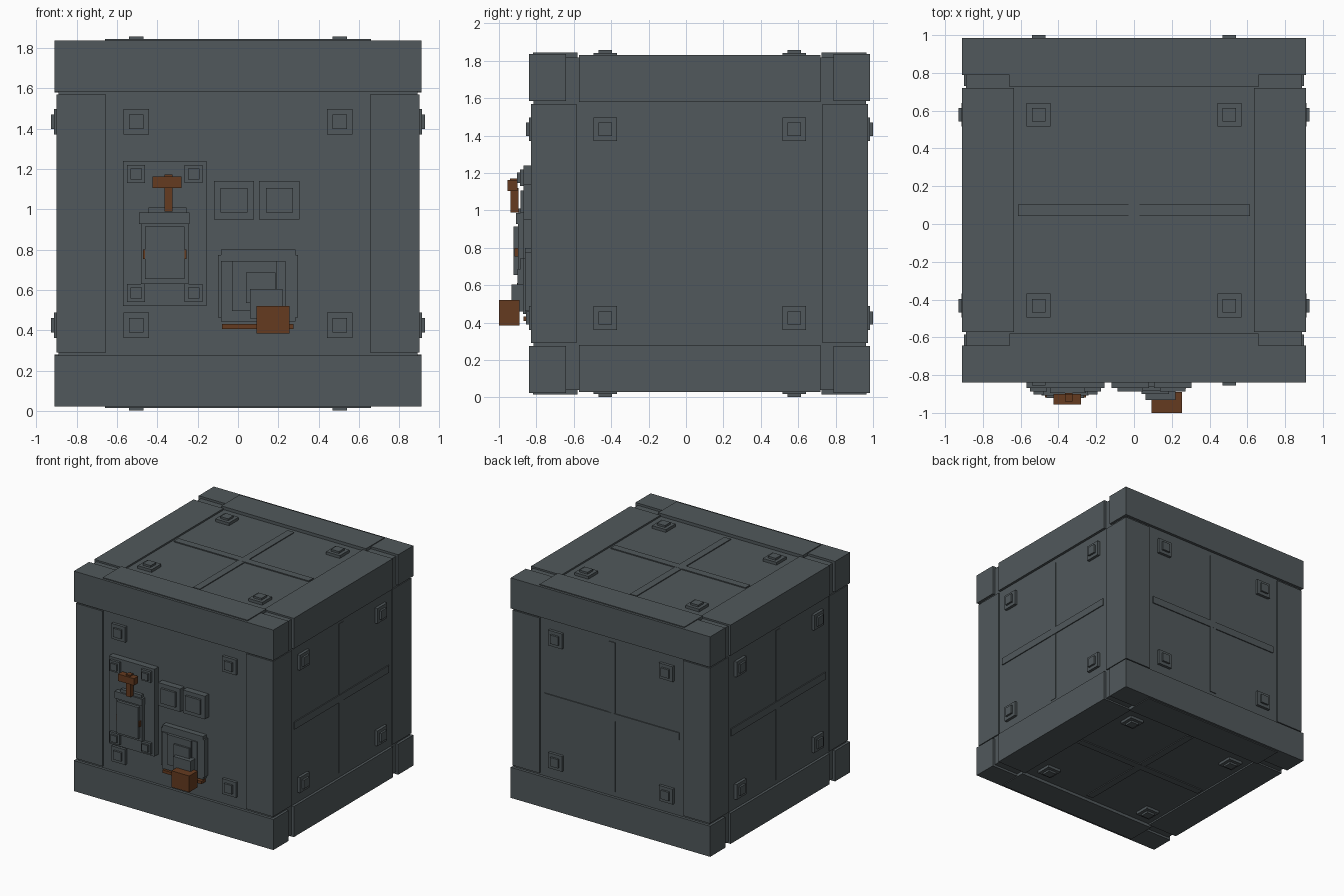
import bpy, bmesh
from mathutils import Vector

if "Cube" in bpy.data.objects:
    bpy.data.objects.remove(bpy.data.objects["Cube"])

C = Vector((0, 0.073, 0.93))   # crate centre
X, Y, Z = Vector((1, 0, 0)), Vector((0, 1, 0)), Vector((0, 0, 1))


def material(name, rgb):
    m = bpy.data.materials.new(name)
    m.diffuse_color = (*rgb, 1)
    m.use_nodes = True
    m.node_tree.nodes["Principled BSDF"].inputs["Base Color"].default_value = m.diffuse_color
    return m


STEEL = material("slate_steel", (0.082, 0.099, 0.106))
RUST = material("rust_orange", (0.13, 0.043, 0.014))


def boxes(name, ranges, mat=STEEL):
    """One object made of boxes given as (x0, x1, y0, y1, z0, z1)."""
    bm = bmesh.new()
    for x0, x1, y0, y1, z0, z1 in ranges:
        r = bmesh.ops.create_cube(bm, size=1)
        for v in r["verts"]:
            v.co = ((x0 + x1) / 2 + v.co.x * (x1 - x0),
                    (y0 + y1) / 2 + v.co.y * (y1 - y0),
                    (z0 + z1) / 2 + v.co.z * (z1 - z0))
    me = bpy.data.meshes.new(name)
    bm.to_mesh(me)
    bm.free()
    me.materials.append(mat)
    ob = bpy.data.objects.new(name, me)
    bpy.context.collection.objects.link(ob)
    return ob


def on_face(face, u0, u1, v0, v1, n0, n1):
    """Box on a crate face, measured from the crate centre."""
    u, v, n = face
    a = C + u * u0 + v * v0 + n * n0
    b = C + u * u1 + v * v1 + n * n1
    return [f(p) for p in zip(a, b) for f in (min, max)]


def rel(x0, x1, y0, y1, z0, z1):
    return on_face((X, Y, Z), x0, x1, y0, y1, z0, z1)


def signed(s, a, b):
    return (a, b) if s > 0 else (-b, -a)


# Inner body
boxes("body", [rel(-.889, .889, -.889, .889, -.889, .889)])

# Frame: corner posts, end beams with cap plates, side beams
posts, ends, caps, sides = [], [], [], []
for s in (-1, 1):
    for t in (-1, 1):
        posts.append(rel(*signed(s, .655, .899), *signed(t, .658, .901), -.64, .64))
        ends.append(rel(-.91, .91, *signed(s, .715, .912), *signed(t, .655, .907)))
        caps.append(rel(-.66, .66, *signed(s, .652, .892), *signed(t, .655, .914)))
        sides.append(rel(*signed(s, .635, .91), -.646, .646, *signed(t, .65, .902)))
boxes("corner_posts", posts)
boxes("end_beams", ends)
boxes("end_beam_caps", caps)
boxes("side_beams", sides)

# Raised cross ribs and square bolts on the faces
FACES = {"front": (X, Z, -Y), "back": (X, Z, Y), "left": (Y, Z, -X),
         "right": (Y, Z, X), "top": (X, Y, Z), "bottom": (X, Y, -Z)}
for name, f in FACES.items():
    bolts = []
    for u in (-.505, .505):
        for v in (-.505, .505):
            for r, h in ((.063, .912), (.036, .928)):
                bolts.append(on_face(f, u - r, u + r, v - r, v + r, .87, h))
    boxes(name + "_bolts", bolts)
    if name != "front":
        low = .892 if name in ("left", "right") else .896
        boxes(name + "_ribs", [on_face(f, -.615, .615, -.03, .03, .87, .897),
                               on_face(f, -.03, .03, -.615, .615, .87, low)])

# Lock plate with four small bolts
boxes("lock_plate", [(-.57, -.155, -.868, -.80, .52, 1.24)])
small = []
for x in (-.505, -.22):
    for z in (.585, 1.175):
        for r, y in ((.045, -.888), (.028, -.903)):
            small.append((x - r, x + r, y, -.85, z - r, z + r))
boxes("lock_plate_bolts", small)

# Lock body, bracket and lever
boxes("lock_body", [(-.48, -.245, -.898, -.85, .63, .935),
                    (-.462, -.265, -.922, -.85, .655, .915)])
boxes("lock_bracket", [(-.49, -.24, -.908, -.85, .928, .985),
                       (-.445, -.255, -.895, -.85, .98, 1.01)])
boxes("lock_pin", [(-.47, -.255, -.918, -.89, .755, .80)], RUST)
boxes("lever", [(-.365, -.325, -.938, -.895, .99, 1.12),
                (-.425, -.28, -.955, -.90, 1.105, 1.162),
                (-.365, -.325, -.94, -.90, 1.15, 1.172)], RUST)

# Pair of raised pads
pads = []
for x in (-.02, .205):
    pads.append((x - .1, x + .1, -.868, -.80, .95, 1.14))
    pads.append((x - .067, x + .067, -.886, -.80, .985, 1.107))
boxes("pads", pads)

# Latch: backing, stepped arm and handle
boxes("latch_plate", [(-.10, .297, -.862, -.80, .465, .775),
                      (-.085, .285, -.862, -.80, .445, .80),
                      (-.085, .235, -.872, -.80, .445, .745),
                      (-.03, .19, -.885, -.80, .495, .745)])
boxes("latch_arm", [(.04, .185, -.90, -.85, .535, .688),
                    (.06, .22, -.932, -.85, .46, .605)])
boxes("latch_rail", [(-.08, .275, -.87, -.80, .408, .432)], RUST)
boxes("latch_handle", [(.092, .255, -1.0, -.89, .385, .52)], RUST)
